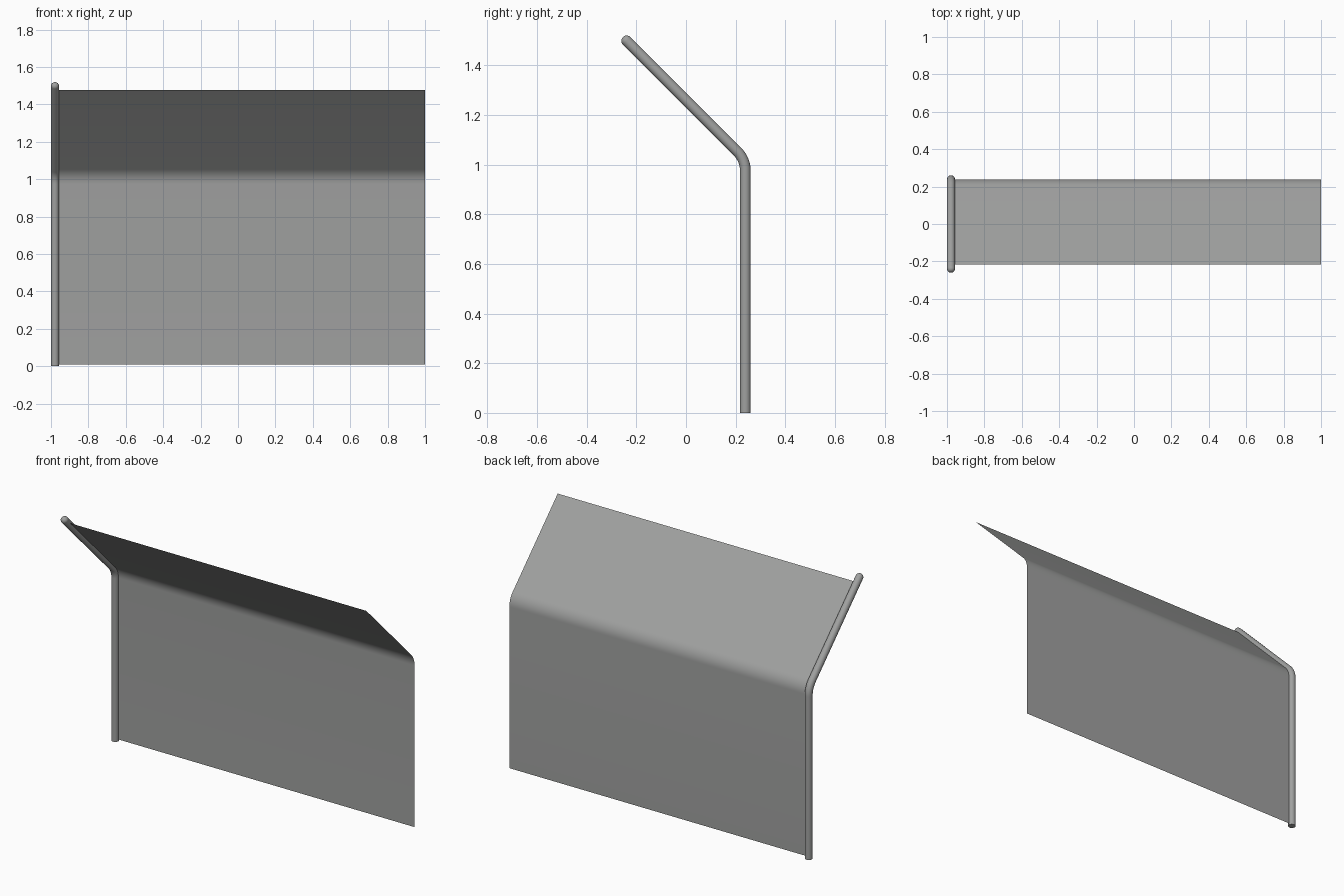
import bpy, bmesh, math
from mathutils import Vector

if "Cube" in bpy.data.objects:
    bpy.data.objects.remove(bpy.data.objects["Cube"])

R = 0.0215            # post radius
POST_X = -1 + R       # post centre line
Y0, BEND_Z = 0.239, 1.02
BEND_R = 0.11
TAN = BEND_R * math.tan(math.radians(22.5))

grey = bpy.data.materials.new("mid grey")
grey.diffuse_color = (0.35, 0.355, 0.35, 1)
grey.use_nodes = True
grey.node_tree.nodes["Principled BSDF"].inputs["Base Color"].default_value = grey.diffuse_color


def bent_path(z_start, y_end):
    """Vertical line, filleted 45 degree bend, then a slope; gives (y, z, angle)."""
    pts = [(Y0, z_start, 0.0)]
    n = 8
    for i in range(n + 1):
        a = math.radians(45) * i / n
        pts.append((Y0 - BEND_R * (1 - math.cos(a)),
                    BEND_Z - TAN + BEND_R * math.sin(a), a))
    pts.append((y_end, BEND_Z + Y0 - y_end, math.radians(45)))
    return pts


def finish(bm, name):
    me = bpy.data.meshes.new(name)
    bm.to_mesh(me)
    bm.free()
    me.materials.append(grey)
    ob = bpy.data.objects.new(name, me)
    bpy.context.collection.objects.link(ob)
    bpy.context.view_layer.objects.active = ob
    ob.select_set(True)
    bpy.ops.object.shade_smooth_by_angle(angle=math.radians(35))
    ob.select_set(False)


# Round post: rings swept along the bent path, rounded upper end
bm = bmesh.new()
rings = [(y, z, a, R) for y, z, a in bent_path(0, -0.239)]
ey, ez, ea, _ = rings[-1]
for i in range(1, 6):
    t = math.radians(90) * i / 6
    d = R * math.sin(t)
    rings.append((ey - d * math.sin(ea), ez + d * math.cos(ea), ea, R * math.cos(t)))
SEG = 24
loops = []
for y, z, a, r in rings:
    out = Vector((0, math.cos(a), math.sin(a)))
    c = Vector((POST_X, y, z))
    loops.append([bm.verts.new(c + r * (math.cos(k * math.tau / SEG) * Vector((1, 0, 0))
                                        + math.sin(k * math.tau / SEG) * out))
                  for k in range(SEG)])
for lo, hi in zip(loops, loops[1:]):
    for k in range(SEG):
        j = (k + 1) % SEG
        bm.faces.new((lo[k], lo[j], hi[j], hi[k]))
bm.faces.new(loops[0][::-1])
bm.faces.new(loops[-1])
bmesh.ops.recalc_face_normals(bm, faces=bm.faces)
finish(bm, "bent_post")

# Thin sheet following the same bend
bm = bmesh.new()
rows = [[bm.verts.new((x, y, z)) for x in (POST_X, 1.0)]
        for y, z, a in bent_path(0.01, -0.217)]
for lo, hi in zip(rows, rows[1:]):
    bm.faces.new((lo[0], lo[1], hi[1], hi[0]))
finish(bm, "fence_sheet")
